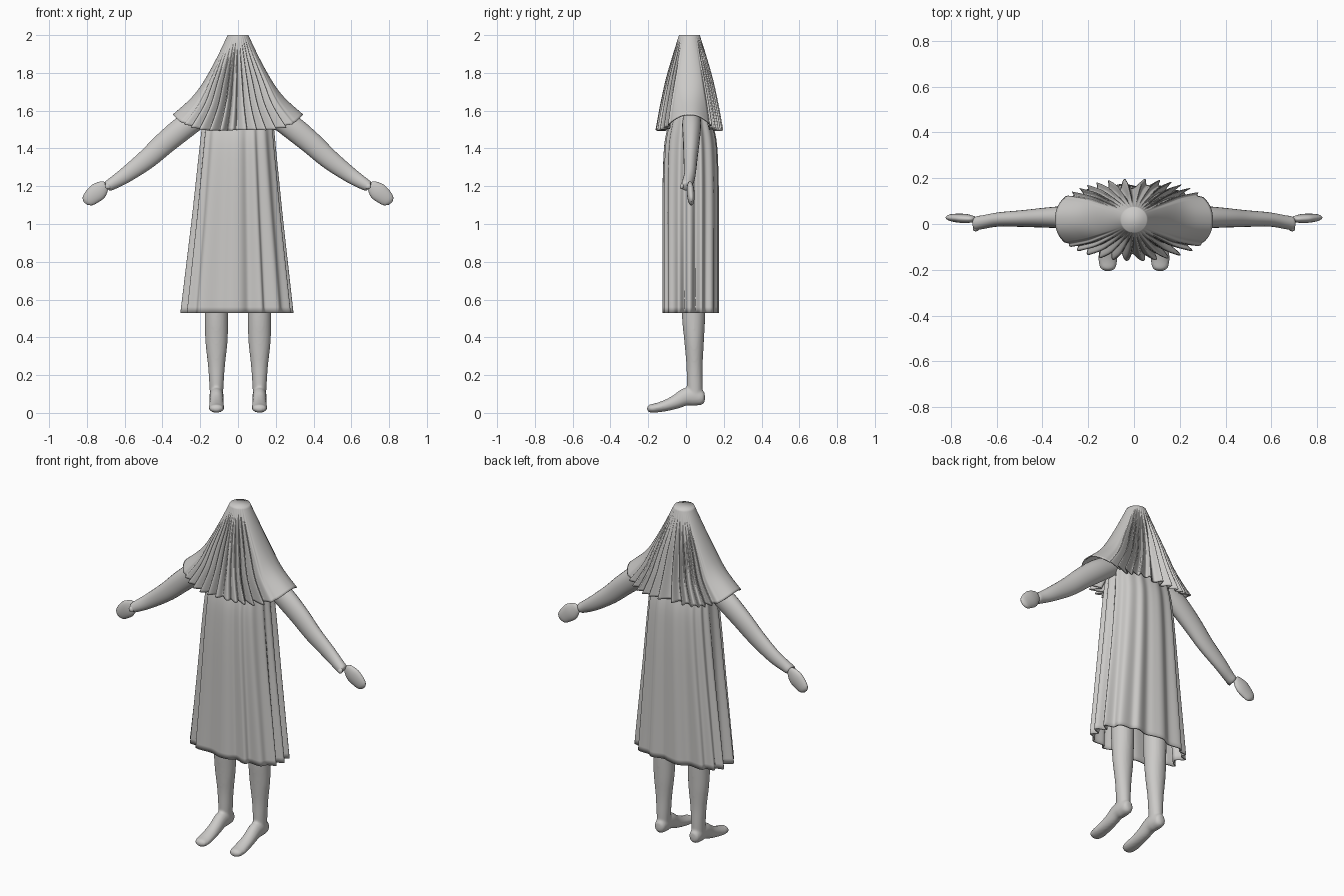
import bpy, bmesh, math
from mathutils import Vector

if "Cube" in bpy.data.objects:
    bpy.data.objects.remove(bpy.data.objects["Cube"], do_unlink=True)

clay = bpy.data.materials.new("light_grey")
clay.use_nodes = True
GREY = (0.6, 0.59, 0.575, 1)
clay.diffuse_color = GREY
clay.node_tree.nodes["Principled BSDF"].inputs["Base Color"].default_value = GREY


def curve(keys, t):
    """Smooth interpolation through evenly spaced keys, t from 0 to 1."""
    f = t * (len(keys) - 1)
    i = min(int(f), len(keys) - 2)
    f -= i
    k = [Vector(keys[min(max(i + j, 0), len(keys) - 1)]) for j in (-1, 0, 1, 2)]
    return 0.5 * (2 * k[1] + (k[2] - k[0]) * f + (2 * k[0] - 5 * k[1] + 4 * k[2] - k[3]) * f**2
                  + (3 * k[1] - k[0] - 3 * k[2] + k[3]) * f**3)


def skin(bm, rings, cap_start=True, cap_end=True):
    """Bridge a list of point rings with quads."""
    loops = [[bm.verts.new(p) for p in ring] for ring in rings]
    n = len(loops[0])
    for a, b in zip(loops, loops[1:]):
        for i in range(n):
            j = (i + 1) % n
            bm.faces.new((a[i], a[j], b[j], b[i]))
    if cap_start:
        bm.faces.new(loops[0])
    if cap_end:
        bm.faces.new(loops[-1])


def tube(bm, stations, axis, sides=20, steps=28):
    """Sweep ellipses; station = x, y, z, radius along axis, radius across."""
    axis = Vector(axis)
    rings = []
    for s in range(steps + 1):
        t = s / steps
        p = curve(stations, t)
        d = (curve(stations, min(t + 0.02, 1)) - curve(stations, max(t - 0.02, 0)))
        across = Vector(d[:3]).cross(axis).normalized()
        c = Vector(p[:3])
        ring = []
        for i in range(sides):
            a = math.tau * i / sides
            ring.append(c + axis * max(p[3], 0.003) * math.cos(a) + across * max(p[4], 0.003) * math.sin(a))
        rings.append(ring)
    skin(bm, rings)


def finish(name, bm):
    bmesh.ops.recalc_face_normals(bm, faces=bm.faces)
    mesh = bpy.data.meshes.new(name)
    bm.to_mesh(mesh)
    bm.free()
    obj = bpy.data.objects.new(name, mesh)
    bpy.context.collection.objects.link(obj)
    mesh.materials.append(clay)
    mesh.shade_smooth()
    return obj


def mirror(obj):
    obj.modifiers.new("mirror", 'MIRROR')


def thicken(obj, amount):
    mod = obj.modifiers.new("cloth", 'SOLIDIFY')
    mod.thickness = amount
    mod.offset = -1


def oval(a, power):
    """Unit superellipse point."""
    c, s = math.cos(a), math.sin(a)
    return (math.copysign(abs(c) ** (2 / power), c), math.copysign(abs(s) ** (2 / power), s))


def smooth(x):
    x = min(max(x, 0), 1)
    return x * x * (3 - 2 * x)


# Pleated veil falling over the shoulders: radius, height
FRONT = [(0.055, 2.0), (0.09, 1.89), (0.127, 1.76), (0.157, 1.62), (0.18, 1.49)]
SIDE = [(0.055, 2.0), (0.115, 1.875), (0.185, 1.75), (0.25, 1.665), (0.345, 1.58)]
FOLDS, N, STEPS = 38, 532, 26
CY = 0.018
bm = bmesh.new()
rings = []
for s in range(STEPS + 1):
    t = s / STEPS
    f, e = curve(FRONT, t), curve(SIDE, t)
    ring = []
    for i in range(N):
        a = math.tau * i / N
        c, q = oval(a, 2 + 0.3 * t)
        w = abs(math.cos(a)) ** 4
        mask = smooth((0.9 - abs(math.cos(a))) / 0.25)
        phase = FOLDS * a + 1.3 * math.sin(5 * a + 1) + 0.8 * math.sin(3 * a)
        depth = (0.2 + 0.07 * math.sin(7 * a + 2)) * smooth(t * 1.5 + 0.03) * mask
        k = 1 - depth * (0.5 - 0.5 * math.cos(phase))
        sway = 0.006 * t * mask * math.sin(phase + 1)
        z = f[1] + (e[1] - f[1]) * w + 0.008 * t**3 * mask * (1 + math.sin(4 * a + 1)) / 2
        ring.append((e[0] * c * k + sway, CY + f[0] * q * k, z))
    rings.append(ring)
skin(bm, rings, cap_end=False)
veil = finish("pleated_veil", bm)
thicken(veil, 0.006)

# Long dress with broad vertical folds: half width, half depth, height
DRESS = [(0.09, 0.05, 1.66), (0.165, 0.095, 1.6), (0.19, 0.12, 1.52), (0.202, 0.14, 1.42),
         (0.22, 0.148, 1.25), (0.24, 0.15, 1.06), (0.262, 0.15, 0.87), (0.282, 0.15, 0.7),
         (0.302, 0.15, 0.53)]
N, STEPS = 300, 32
bm = bmesh.new()
rings = []
for s in range(STEPS + 1):
    t = s / STEPS
    w, d, z = curve(DRESS, t)
    ring = []
    for i in range(N):
        a = math.tau * i / N
        c, q = oval(a, 2.5)
        phase = 15 * a + 0.9 * math.sin(2 * a + 0.6) + 0.8 * math.sin(5 * a)
        wave = 0.5 - 0.5 * math.cos(phase)
        depth = (0.05 + 0.11 * t) * (0.75 + 0.3 * math.sin(4 * a + 1)) * smooth(t * 5)
        k = 1 - depth * wave
        ring.append((w * c * k - 0.008 * t, 0.025 + d * q * k, z))
    rings.append(ring)
skin(bm, rings, cap_end=False)
dress = finish("long_dress", bm)
thicken(dress, 0.008)

# Arms reaching down and out
bm = bmesh.new()
tube(bm, [(0.13, 0.03, 1.6, 0.04, 0.04), (0.26, 0.03, 1.53, 0.05, 0.062), (0.38, 0.028, 1.435, 0.044, 0.06),
          (0.48, 0.024, 1.345, 0.037, 0.053), (0.59, 0.02, 1.262, 0.031, 0.042),
          (0.66, 0.008, 1.217, 0.03, 0.033), (0.69, 0.003, 1.2, 0.029, 0.027),
          (0.697, 0, 1.196, 0.012, 0.012)], (0, 1, 0))
# small wrist bump
tube(bm, [(0.67, -0.005, 1.215, 0.01, 0.01), (0.688, -0.018, 1.2, 0.014, 0.018),
          (0.698, -0.024, 1.188, 0.004, 0.006)], (0, 1, 0), 12, 8)
mirror(finish("arms", bm))

# Mitten-like hands
bm = bmesh.new()
tube(bm, [(0.698, 0.022, 1.212, 0.004, 0.01), (0.708, 0.022, 1.204, 0.014, 0.029),
          (0.738, 0.024, 1.175, 0.02, 0.047), (0.772, 0.026, 1.146, 0.019, 0.044),
          (0.798, 0.028, 1.122, 0.014, 0.033), (0.809, 0.028, 1.11, 0.003, 0.012)], (0, 1, 0))
mirror(finish("hands", bm))

# Legs and feet, blended into one skin
bm = bmesh.new()
X = 0.114
tube(bm, [(X, 0.04, 0.95, 0.066, 0.066), (X, 0.04, 0.72, 0.064, 0.064), (X, 0.04, 0.52, 0.062, 0.062),
          (X, 0.043, 0.38, 0.059, 0.052), (X, 0.045, 0.25, 0.045, 0.043),
          (X, 0.046, 0.15, 0.038, 0.042), (X, 0.047, 0.07, 0.034, 0.04)], (1, 0, 0))
tube(bm, [(X, 0.1, 0.073, 0.01, 0.012), (X, 0.088, 0.075, 0.03, 0.035), (X, 0.045, 0.087, 0.037, 0.05),
          (X, 0, 0.085, 0.037, 0.047), (X, -0.05, 0.06, 0.037, 0.038), (X, -0.1, 0.041, 0.039, 0.031),
          (X, -0.155, 0.027, 0.041, 0.025), (X, -0.192, 0.023, 0.034, 0.021),
          (X, -0.206, 0.023, 0.012, 0.008)], (1, 0, 0))
legs = finish("legs_and_feet", bm)
mod = legs.modifiers.new("blend", 'REMESH')
mod.mode = 'VOXEL'
mod.voxel_size = 0.007
mod.use_smooth_shade = True
mod = legs.modifiers.new("soften", 'SMOOTH')
mod.iterations = 4
mirror(legs)
